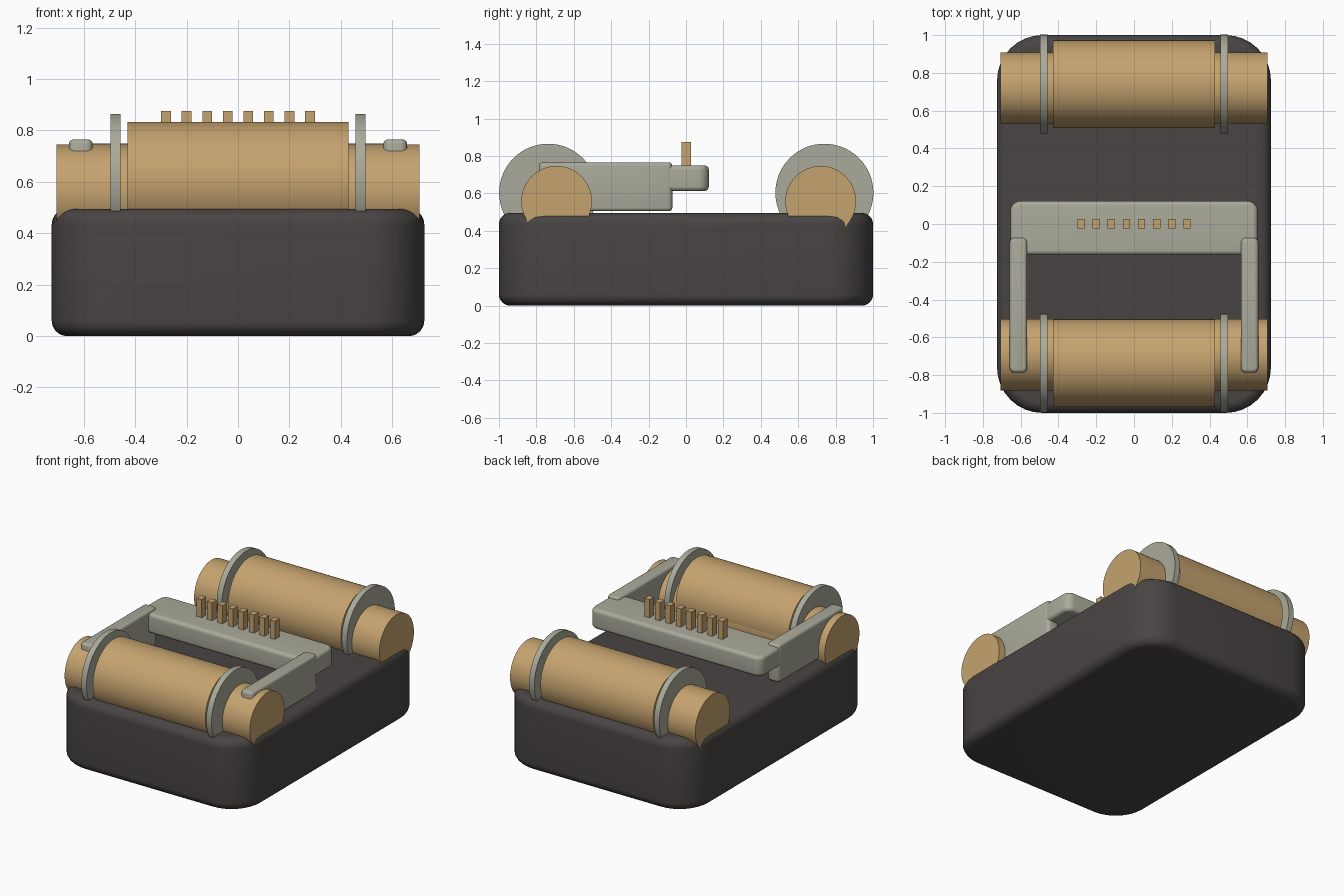
import bpy
import bmesh
from math import radians
from mathutils import Matrix, Vector

if "Cube" in bpy.data.objects:
    bpy.data.objects.remove(bpy.data.objects["Cube"], do_unlink=True)


def material(name, rgb):
    mat = bpy.data.materials.new(name)
    mat.use_nodes = True
    color = (*rgb, 1.0)
    mat.diffuse_color = color
    mat.node_tree.nodes["Principled BSDF"].inputs["Base Color"].default_value = color
    return mat


charcoal = material("charcoal", (0.065, 0.058, 0.056))
tan = material("tan", (0.56, 0.365, 0.158))
grey = material("warm grey", (0.40, 0.40, 0.325))


def finish(name, bm, mat, loc):
    bmesh.ops.recalc_face_normals(bm, faces=bm.faces)
    mesh = bpy.data.meshes.new(name)
    bm.to_mesh(mesh)
    bm.free()
    mesh.materials.append(mat)
    obj = bpy.data.objects.new(name, mesh)
    obj.location = loc
    bpy.context.collection.objects.link(obj)
    bpy.ops.object.select_all(action='DESELECT')
    obj.select_set(True)
    bpy.context.view_layer.objects.active = obj
    bpy.ops.object.shade_smooth_by_angle(angle=radians(35))
    return obj


def box(name, low, high, mat, plan_r=0, edge_r=0, segments=6):
    """Box between two corners, rounded in plan and then along its rims."""
    low, high = Vector(low), Vector(high)
    bm = bmesh.new()
    bmesh.ops.create_cube(bm, size=1)
    bmesh.ops.scale(bm, vec=high - low, verts=bm.verts)
    if plan_r:
        upright = [e for e in bm.edges
                   if abs(e.verts[0].co.z - e.verts[1].co.z) > 1e-4]
        bmesh.ops.bevel(bm, geom=upright, offset=plan_r, segments=segments,
                        profile=0.5, affect='EDGES')
        rims = [e for e in bm.edges
                if abs(e.verts[0].co.z - e.verts[1].co.z) < 1e-4]
        bmesh.ops.bevel(bm, geom=rims, offset=edge_r, segments=segments,
                        profile=0.5, affect='EDGES')
    return finish(name, bm, mat, (low + high) / 2)


def cylinder(name, radius, length, center, mat):
    """Cylinder lying along x."""
    bm = bmesh.new()
    bmesh.ops.create_cone(bm, cap_ends=True, segments=64, radius1=radius,
                          radius2=radius, depth=length,
                          matrix=Matrix.Rotation(radians(90), 4, 'Y'))
    return finish(name, bm, mat, center)


# Rounded body block
box("body", (-0.725, -1, 0), (0.725, 1, 0.495), charcoal, 0.24, 0.06, 8)

# Front and rear rollers, each with a shaft and two flanges
for end, y, shaft_y in (("front", -0.737, -0.692), ("rear", 0.74, 0.72)):
    cylinder(end + "_roller", 0.233, 0.86, (0, y, 0.6), tan)
    cylinder(end + "_shaft", 0.189, 1.414, (0, shaft_y, 0.557), tan)
    for side, sx in (("left", 1), ("right", -1)):
        cylinder(f"{end}_flange_{side}", 0.262, 0.04,
                 (sx * 0.477, y, 0.603), grey)

# Side arms reaching back from the front shaft
for side, x in (("left", 0.612), ("right", -0.612)):
    box("arm_" + side, (x - 0.046, -0.787, 0.505), (x + 0.046, -0.073, 0.765),
        grey, 0.026, 0.018, 4)

# Crossbar with its row of pins
box("crossbar", (-0.655, -0.165, 0.612), (0.655, 0.122, 0.75), grey, 0.055, 0.025)
for i in range(8):
    x = (i - 3.5) * 0.08
    box(f"pin_{i + 1}", (x - 0.019, -0.024, 0.72), (x + 0.019, 0.026, 0.875), tan)
